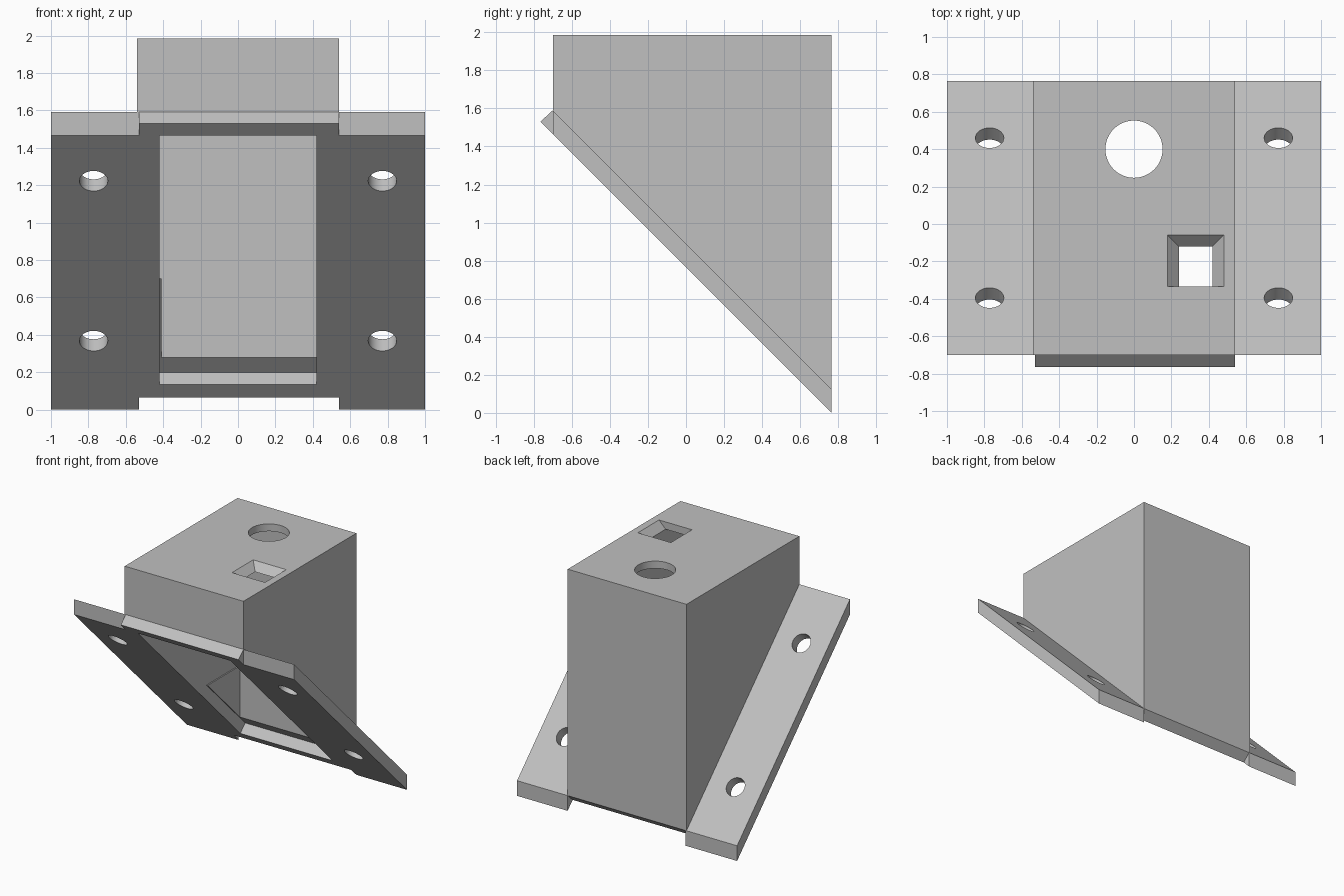
import bpy, bmesh
from math import radians
from mathutils import Matrix, Vector

cube = bpy.data.objects.get("Cube")
if cube:
    bpy.data.objects.remove(cube)

grey = bpy.data.materials.new("plain grey")
grey.use_nodes = True
colour = (0.53, 0.53, 0.53, 1)
grey.diffuse_color = colour
grey.node_tree.nodes["Principled BSDF"].inputs["Base Color"].default_value = colour

LOW, HIGH = 0.765, 0.89    # y + z of the sloped plate's lower and upper planes
TOP, FRONT, BACK = 1.985, -0.70, 0.765


def finish(name, bm):
    bmesh.ops.recalc_face_normals(bm, faces=bm.faces)
    mesh = bpy.data.meshes.new(name)
    bm.to_mesh(mesh)
    bm.free()
    mesh.materials.append(grey)
    obj = bpy.data.objects.new(name, mesh)
    bpy.context.collection.objects.link(obj)
    return obj


def prism(name, profile, x0, x1):
    """Extrude a (y, z) profile from x0 to x1."""
    bm = bmesh.new()
    face = bm.faces.new([bm.verts.new((x0, y, z)) for y, z in profile])
    ext = bmesh.ops.extrude_face_region(bm, geom=[face])
    verts = [v for v in ext["geom"] if isinstance(v, bmesh.types.BMVert)]
    bmesh.ops.translate(bm, vec=(x1 - x0, 0, 0), verts=verts)
    return finish(name, bm)


def cylinder(name, radius, depth, centre, tilt=0):
    bm = bmesh.new()
    bmesh.ops.create_cone(bm, cap_ends=True, segments=48, radius1=radius, radius2=radius,
                          depth=depth,
                          matrix=Matrix.Translation(centre) @ Matrix.Rotation(tilt, 4, 'X'))
    return finish(name, bm)


def cut(obj, cutters):
    for c in cutters:
        c.hide_render = True
        mod = obj.modifiers.new("cut", 'BOOLEAN')
        mod.operation = 'DIFFERENCE'
        mod.solver = 'EXACT'
        mod.object = c
    graph = bpy.context.evaluated_depsgraph_get()
    mesh = bpy.data.meshes.new_from_object(obj.evaluated_get(graph))
    obj.modifiers.clear()
    obj.data = mesh


# Housing above the plate, and the middle of the plate with square-cut ends
housing = prism("housing", [(FRONT, TOP), (BACK, TOP), (BACK, HIGH - BACK),
                            (FRONT, HIGH - FRONT)], -0.54, 0.54)
plate = prism("base_plate", [(-0.765, 1.53), (0.70, 0.065), (BACK, HIGH - BACK),
                             (FRONT, HIGH - FRONT)], -0.53, 0.54)

# Hollow interior opening through the plate
cavity = prism("cavity_cutter", [(-0.58, 1.925), (0.61, 1.925), (0.61, 0.28),
                                 (0.6925, 0.1975), (0.53, 0.035), (-0.80, 1.365),
                                 (-0.6375, 1.5275), (-0.58, 1.47)], -0.42, 0.42)

# Round hole and tapered square hole in the roof
round_hole = cylinder("round_cutter", 0.153, 0.3, (0, 0.40, TOP))
bm = bmesh.new()
rings = []
for rise in (-0.07, 0.02):
    x0, x1, y1 = 0.18 - rise, 0.48 + rise, -0.06 + rise
    rings.append([bm.verts.new((x, y, TOP + rise))
                  for x, y in ((x0, -0.335), (x1, -0.335), (x1, y1), (x0, y1))])
for ring in rings:
    bm.faces.new(ring)
for i in range(4):
    j = (i + 1) % 4
    bm.faces.new((rings[0][i], rings[0][j], rings[1][j], rings[1][i]))
square_hole = finish("square_cutter", bm)

cut(housing, [cavity, round_hole, square_hole])
cut(plate, [cavity])
helpers = [cavity, round_hole, square_hole]

# Sloped mounting flanges, each with two screw holes
flange_profile = [(FRONT, LOW - FRONT), (BACK, LOW - BACK),
                  (BACK, HIGH - BACK), (FRONT, HIGH - FRONT)]
for name, x0, x1, hole_x in (("right_flange", -1, -0.53, -0.772),
                             ("left_flange", 0.54, 1, 0.772)):
    flange = prism(name, flange_profile, x0, x1)
    holes = [cylinder("screw_cutter", 0.076, 0.3, Vector((hole_x, y, HIGH - y)), radians(-45))
             for y in (-0.395, 0.46)]
    cut(flange, holes)
    helpers += holes

# Thin raised pad low on the inner right wall
prism("inner_pad", [(0.19, 0.70), (0.62, 0.70), (0.62, 0.27)], -0.43, -0.41)

for h in helpers:
    bpy.data.objects.remove(h)

# Smooth the round holes, keep all corners crisp
bpy.ops.object.select_all(action='DESELECT')
for obj in bpy.context.collection.objects:
    if obj.type == 'MESH' and obj.data.materials and obj.data.materials[0] == grey:
        obj.select_set(True)
        bpy.context.view_layer.objects.active = obj
bpy.ops.object.shade_smooth_by_angle(angle=radians(25))
